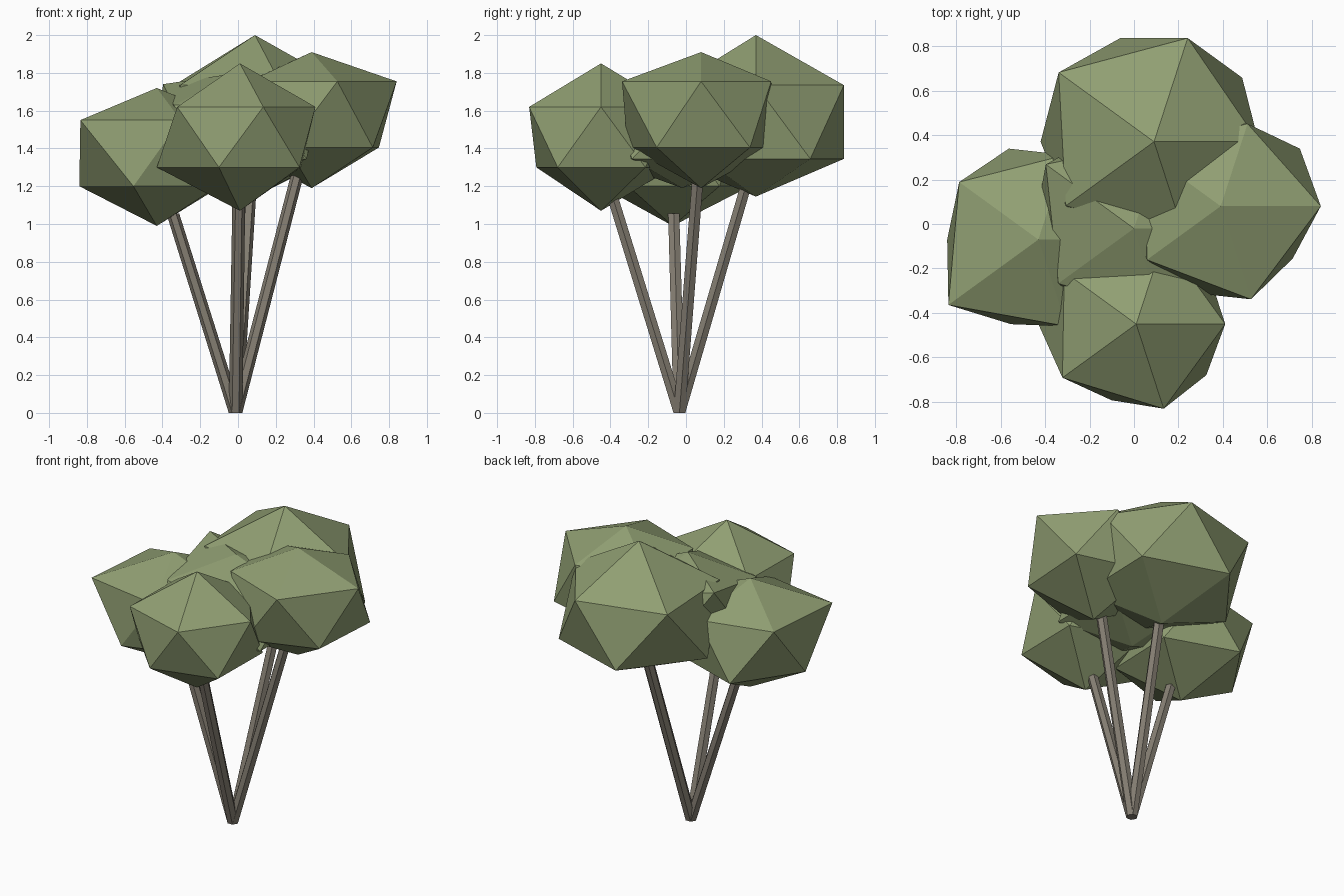
import bpy
import bmesh
from math import cos, sin, radians
from mathutils import Vector

cube = bpy.data.objects.get("Cube")
if cube:
    bpy.data.objects.remove(cube, do_unlink=True)


def make_material(name, color):
    mat = bpy.data.materials.new(name)
    mat.use_nodes = True
    mat.diffuse_color = (*color, 1)
    shader = next(n for n in mat.node_tree.nodes if n.type == "BSDF_PRINCIPLED")
    shader.inputs["Base Color"].default_value = (*color, 1)
    shader.inputs["Roughness"].default_value = 0.9
    return mat


leaf_green = make_material("leaf_green", (0.28, 0.345, 0.17))
bark_brown = make_material("bark_brown", (0.235, 0.21, 0.17))


def add_object(name, bm, material):
    bmesh.ops.recalc_face_normals(bm, faces=bm.faces)
    mesh = bpy.data.meshes.new(name)
    bm.to_mesh(mesh)
    bm.free()
    mesh.materials.append(material)
    obj = bpy.data.objects.new(name, mesh)
    bpy.context.collection.objects.link(obj)
    return obj


def ring(bm, center, radii, start=0):
    """Closed ring of vertices, one per radius."""
    step = 360 / len(radii)
    return [bm.verts.new(center + Vector((r * cos(radians(start + step * i)),
                                          r * sin(radians(start + step * i)), 0)))
            for i, r in enumerate(radii)]


def add_crown(name, x, y, heights, upper, lower, raised=None):
    """Twenty-sided leaf mass: bottom point, two staggered rings, top point."""
    bm = bmesh.new()
    z_bottom, z_low, z_high, z_top = heights
    bottom = bm.verts.new((x, y, z_bottom))
    top = bm.verts.new((x, y, z_top))
    high = ring(bm, Vector((x, y, z_high)), upper)
    low = ring(bm, Vector((x, y, z_low)), lower, 36)
    if raised:
        index, lift = raised
        high[index].co.z += lift
    for i in range(5):
        j = (i + 1) % 5
        for face in ((top, high[i], high[j]), (high[i], low[i], high[j]),
                     (low[i], low[j], high[j]), (bottom, low[j], low[i])):
            bm.faces.new(face)
    return add_object(name, bm, leaf_green)


def add_stem(name, tip):
    """Slim six-sided stem leaning out from the shared foot."""
    bm = bmesh.new()
    foot = ring(bm, Vector((-0.013, -0.035, 0)), [0.036] * 6)
    head = ring(bm, Vector(tip), [0.034] * 6)
    bm.faces.new(foot)
    bm.faces.new(head)
    for i in range(6):
        j = (i + 1) % 6
        bm.faces.new((foot[i], foot[j], head[j], head[i]))
    return add_object(name, bm, bark_brown)


# Leaf crowns
add_crown("front_crown", 0.01, -0.45, (1.07, 1.30, 1.62, 1.85),
          (0.40, 0.40, 0.40, 0.41, 0.40), (0.40, 0.40, 0.44, 0.36, 0.39))
add_crown("back_crown", 0.09, 0.37, (1.145, 1.345, 1.735, 2.0),
          (0.47, 0.49, 0.53, 0.49, 0.45), (0.49, 0.49, 0.51, 0.49, 0.47))
add_crown("right_crown", -0.43, -0.07, (0.99, 1.20, 1.55, 1.72),
          (0.42, 0.40, 0.44, 0.50, 0.41), (0.42, 0.43, 0.41, 0.40, 0.40))
add_crown("left_crown", 0.39, 0.08, (1.19, 1.405, 1.755, 1.91),
          (0.45, 0.39, 0.42, 0.41, 0.44), (0.44, 0.41, 0.41, 0.41, 0.40))
add_crown("middle_crown", 0, -0.02, (1.19, 1.345, 1.63, 1.80),
          (0.42, 0.42, 0.49, 0.42, 0.42), [0.45] * 5, raised=(2, 0.11))

# Stems
add_stem("front_stem", (0.005, -0.40, 1.18))
add_stem("back_stem", (0.07, 0.34, 1.28))
add_stem("right_stem", (-0.345, -0.065, 1.055))
add_stem("left_stem", (0.335, 0.07, 1.34))
